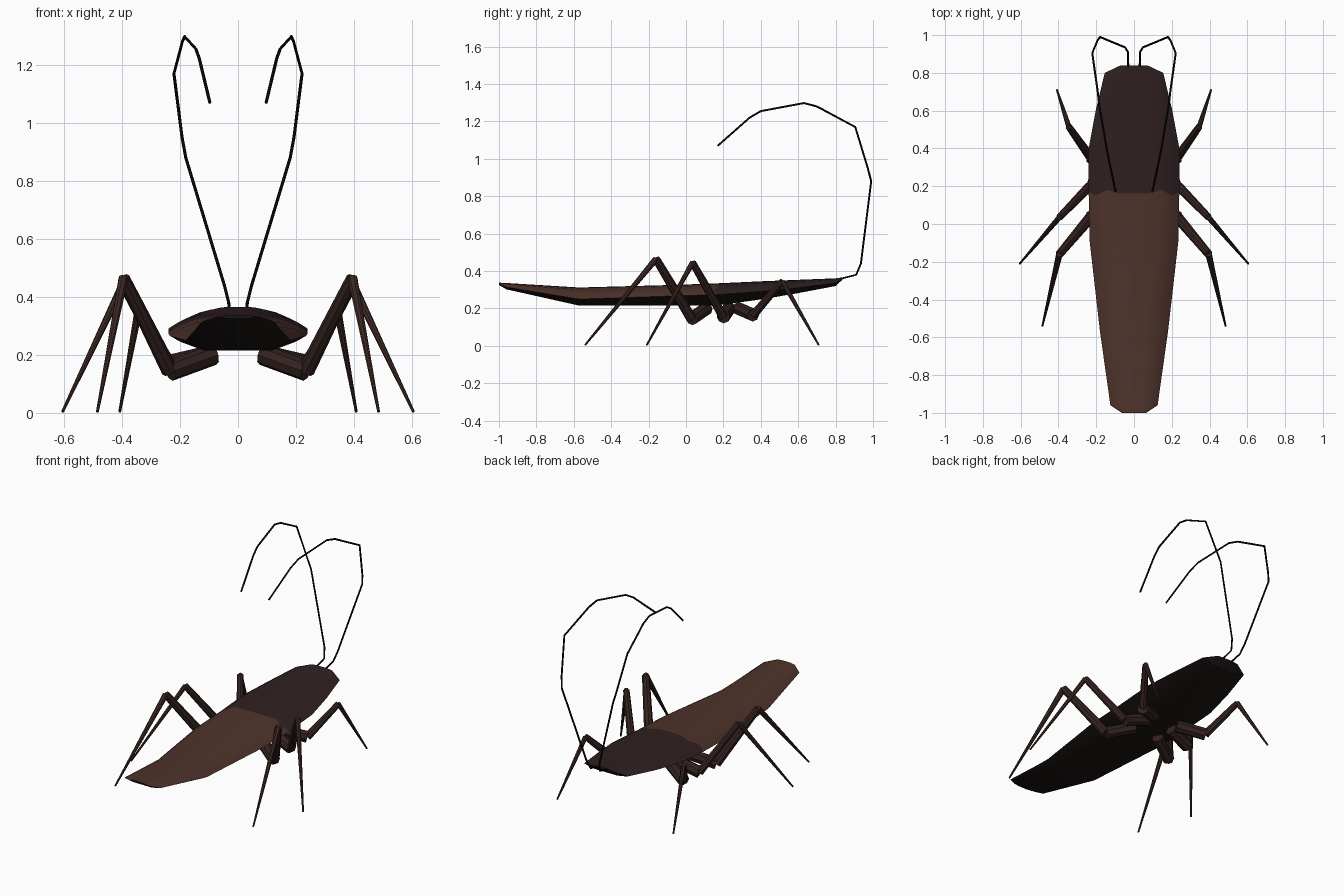
import bpy, bmesh, math
from mathutils import Vector

if "Cube" in bpy.data.objects:
    bpy.data.objects.remove(bpy.data.objects["Cube"])


def material(name, rgb):
    m = bpy.data.materials.new(name)
    m.diffuse_color = (*rgb, 1)
    m.use_nodes = True
    m.node_tree.nodes["Principled BSDF"].inputs["Base Color"].default_value = m.diffuse_color
    return m


WING = material("wing brown", (0.078, 0.033, 0.024))
SHIELD = material("shield dark brown", (0.029, 0.0145, 0.0155))
BELLY = material("belly near black", (0.012, 0.007, 0.007))
LEG = material("leg dark brown", (0.034, 0.016, 0.014))
SHIN = material("shin brown", (0.045, 0.021, 0.016))
BLACK = material("feeler black", (0.002, 0.002, 0.002))


def finish(name, bm, mats, angle):
    bmesh.ops.recalc_face_normals(bm, faces=bm.faces)
    me = bpy.data.meshes.new(name)
    bm.to_mesh(me)
    bm.free()
    ob = bpy.data.objects.new(name, me)
    bpy.context.collection.objects.link(ob)
    for m in mats:
        me.materials.append(m)
    bpy.ops.object.select_all(action='DESELECT')
    ob.select_set(True)
    bpy.context.view_layer.objects.active = ob
    bpy.ops.object.shade_smooth_by_angle(angle=math.radians(angle))
    return ob


# Body: rings of y, half width, bottom z, rim z, top z
RINGS = [
    (-1.00, .065, .325, .331, .338), (-.96, .125, .302, .314, .336),
    (-.57, .180, .215, .250, .312), (-.09, .235, .215, .266, .325),
    (.17, .240, .217, .274, .334), (.40, .240, .248, .291, .345),
    (.60, .203, .282, .311, .353), (.80, .155, .320, .336, .361),
    (.838, .075, .355, .360, .366)]
TOP = [(-1, 0), (-.85, .42), (-.6, .8), (-.3, .96), (0, 1),
       (.3, .96), (.6, .8), (.85, .42), (1, 0)]
BOTTOM = [(.85, .4), (.5, 1), (0, 1), (-.5, 1), (-.85, .4)]
JAG = [0, -.02, .01, -.008, -.008, -.008, .01, -.02, 0]

bm = bmesh.new()
loops = []
for k, (y, w, zb, zr, zt) in enumerate(RINGS):
    ring = []
    for i, (u, t) in enumerate(TOP):
        dy = JAG[i] if k == 4 else 0      # wavy seam between shield and wings
        ring.append(bm.verts.new((u * w, y + dy, zr + t * (zt - zr))))
    for u, t in BOTTOM:
        ring.append(bm.verts.new((u * w, y, zr - t * (zr - zb))))
    loops.append(ring)
n = len(loops[0])
for k in range(len(loops) - 1):
    for i in range(n):
        j = (i + 1) % n
        f = bm.faces.new((loops[k][i], loops[k][j], loops[k + 1][j], loops[k + 1][i]))
        f.material_index = 2 if i >= len(TOP) - 1 else (1 if k >= 4 else 0)
bm.faces.new(loops[0]).material_index = 2
bm.faces.new(loops[-1]).material_index = 1
finish("body", bm, [WING, SHIELD, BELLY], 25)


def segment(name, a, b, r1, r2, mat, sides=8):
    """Tapered limb piece from a to b."""
    a, b = Vector(a), Vector(b)
    d = b - a
    bm = bmesh.new()
    bmesh.ops.create_cone(bm, cap_ends=True, segments=sides, radius1=r1,
                          radius2=r2, depth=d.length)
    ob = finish(name, bm, [mat], 30)
    ob.matrix_world = d.to_track_quat('Z', 'Y').to_matrix().to_4x4()
    ob.location = (a + b) / 2


# Legs: hip, elbow, knee, foot, thigh radius
LEGS = {
    "hind": ((.085, .11, .20), (.235, .03, .145), (.395, -.16, .465), (.485, -.54, .004), .029),
    "middle": ((.085, .23, .20), (.235, .20, .155), (.395, .035, .445), (.605, -.21, .004), .025),
    "front": ((.085, .28, .20), (.235, .36, .165), (.345, .515, .345), (.408, .71, .004), .024)}
for side, s in (("right", 1), ("left", -1)):
    for pos, (hip, elbow, knee, foot, r) in LEGS.items():
        hip, elbow, knee, foot = [(s * p[0], p[1], p[2]) for p in (hip, elbow, knee, foot)]
        tag = f"{pos}_{side}"
        segment("hip_" + tag, hip, elbow, .036, .036, LEG)
        segment("thigh_" + tag, elbow, knee, r, r * .75, LEG)
        segment("shin_" + tag, knee, foot, r * .6, .005, SHIN)

# Feelers: thin bent wires sweeping up and back
FEELER = [(.03, .82, .357), (.032, .91, .38), (.047, .935, .44), (.18, .99, .88),
          (.193, .972, .95), (.221, .905, 1.17), (.192, .70, 1.28),
          (.184, .63, 1.298), (.145, .40, 1.255), (.133, .34, 1.22), (.097, .17, 1.07)]
for side, s in (("right", 1), ("left", -1)):
    cu = bpy.data.curves.new("feeler_" + side, 'CURVE')
    cu.dimensions = '3D'
    cu.bevel_depth = .0055
    cu.bevel_resolution = 1
    cu.use_fill_caps = True
    sp = cu.splines.new('POLY')
    sp.points.add(len(FEELER) - 1)
    for p, (x, y, z) in zip(sp.points, FEELER):
        p.co = (s * x, y, z, 1)
    cu.materials.append(BLACK)
    ob = bpy.data.objects.new("feeler_" + side, cu)
    bpy.context.collection.objects.link(ob)
    bpy.ops.object.select_all(action='DESELECT')
    ob.select_set(True)
    bpy.context.view_layer.objects.active = ob
    bpy.ops.object.convert(target='MESH')
